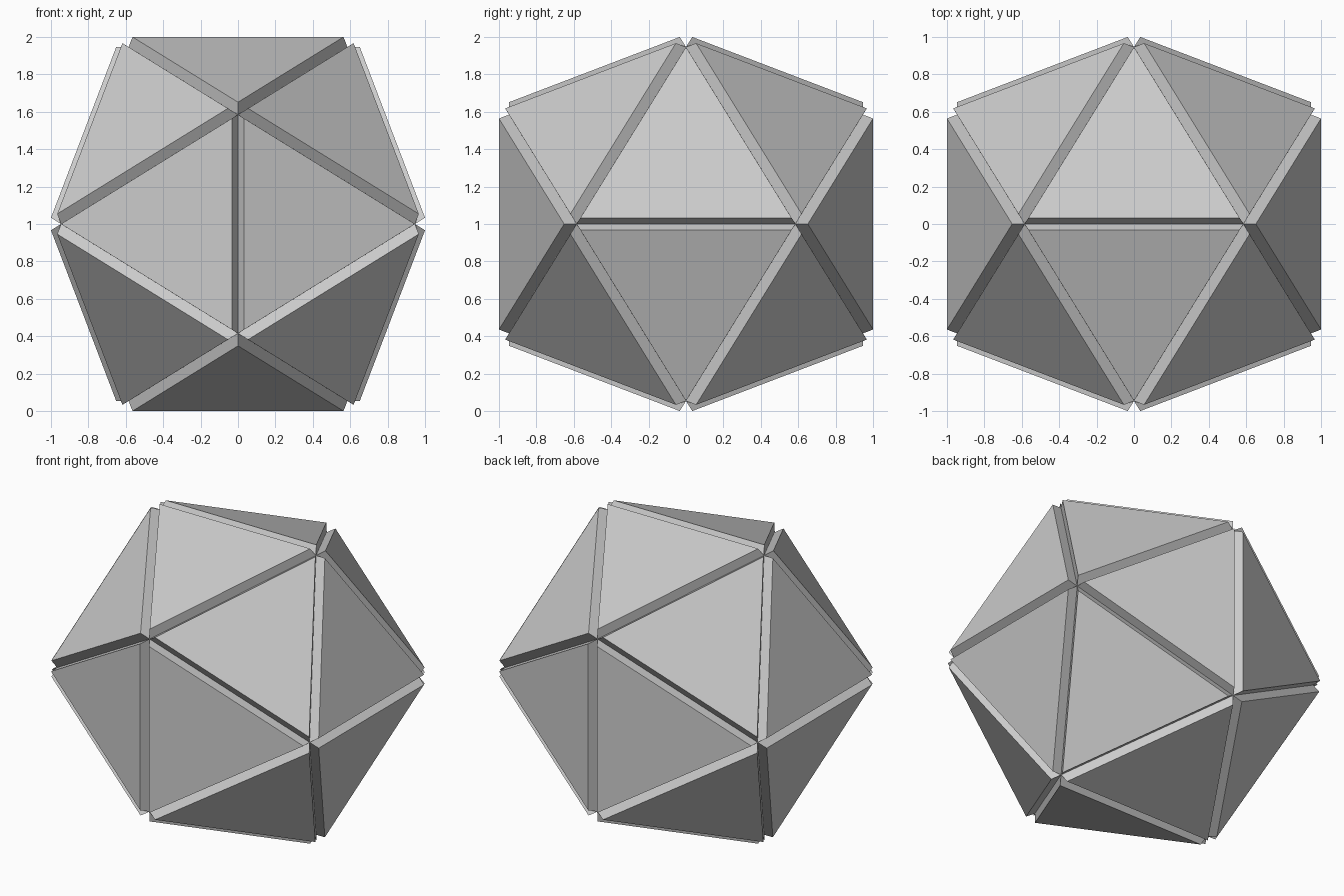
import bpy, bmesh
from mathutils import Vector

if "Cube" in bpy.data.objects:
    bpy.data.objects.remove(bpy.data.objects["Cube"])

A = 0.585                        # half edge of the core icosahedron
B = A * (1 + 5 ** 0.5) / 2       # golden-rectangle long half side

# Core icosahedron: hull of three golden rectangles
bm = bmesh.new()
for s in (-A, A):
    for t in (-B, B):
        for p in ((0, t, s), (t, s, 0), (s, 0, t)):
            bm.verts.new(Vector(p) + Vector((0, 0, 1)))
bmesh.ops.convex_hull(bm, input=bm.verts[:])
bmesh.ops.recalc_face_normals(bm, faces=bm.faces[:])
bm.normal_update()

# Raised, slightly tapered triangular plate on every face
bmesh.ops.inset_individual(bm, faces=bm.faces[:], thickness=0.0121,
                           depth=0.0618, use_even_offset=True)
bm.normal_update()

mesh = bpy.data.meshes.new("panelled_icosahedron")
bm.to_mesh(mesh)
bm.free()
obj = bpy.data.objects.new("panelled_icosahedron", mesh)
bpy.context.collection.objects.link(obj)
